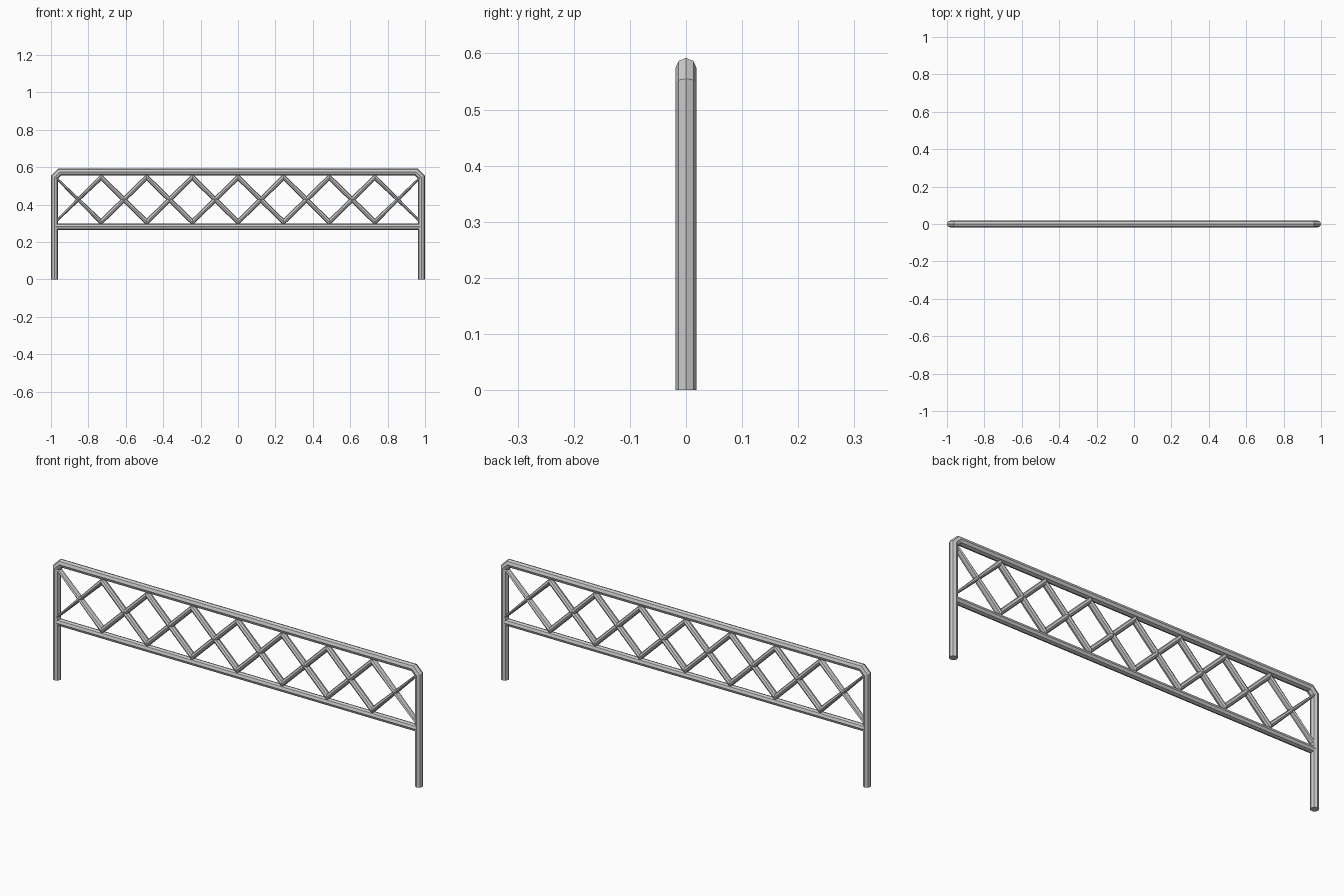
import bpy, bmesh, math
from mathutils import Vector

if "Cube" in bpy.data.objects:
    bpy.data.objects.remove(bpy.data.objects["Cube"])

SIDES = 8


def tube(name, path, radius, depth=None, end_scale=1.0):
    """Sweep an octagon along a mitred path lying in the x-z plane."""
    depth = depth or radius
    pts = [Vector((x, 0, z)) for x, z in path]
    bm = bmesh.new()
    rings = []
    last = len(pts) - 1
    for i, p in enumerate(pts):
        a = (p - pts[i - 1]).normalized() if i > 0 else (pts[1] - p).normalized()
        b = (pts[i + 1] - p).normalized() if i < last else a
        t = (a + b).normalized()
        n = Vector((-t.z, 0, t.x))
        mitre = 1 / max(t.dot(a), 0.3)
        s = end_scale if i in (0, last) else 1.0
        ring = []
        for k in range(SIDES):
            ang = 2 * math.pi * k / SIDES
            offset = n * (math.cos(ang) * radius * mitre * s)
            ring.append(bm.verts.new(p + offset + Vector((0, math.sin(ang) * depth, 0))))
        rings.append(ring)
    for r0, r1 in zip(rings, rings[1:]):
        for k in range(SIDES):
            j = (k + 1) % SIDES
            bm.faces.new((r0[k], r0[j], r1[j], r1[k]))
    bm.faces.new(rings[0])
    bm.faces.new(rings[-1])
    bmesh.ops.recalc_face_normals(bm, faces=bm.faces)
    mesh = bpy.data.meshes.new(name)
    bm.to_mesh(mesh)
    bm.free()
    obj = bpy.data.objects.new(name, mesh)
    bpy.context.collection.objects.link(obj)
    return obj


# Outer hoop: two legs and the top rail with chamfered corners
R = 0.019
X = 1 - R
TOP = 0.592 - R
C = 0.026
tube("leg_and_top_rail_frame",
     [(-X, 0), (-X, TOP - C), (-X + C, TOP), (X - C, TOP), (X, TOP - C), (X, 0)], R)

# Lower rail
tube("lower_rail", [(-X, 0.282), (X, 0.282)], 0.0175)

# Two opposed zigzags form the lattice
CELLS = 8
HALF = 0.976
LOW, HIGH = 0.307, 0.546
for name, phase in (("lattice_zigzag_a", 0), ("lattice_zigzag_b", 1)):
    path = [(-HALF + 2 * HALF * i / CELLS, HIGH if (i + phase) % 2 else LOW)
            for i in range(CELLS + 1)]
    tube(name, path, 0.0128, 0.0165, end_scale=0.45)
